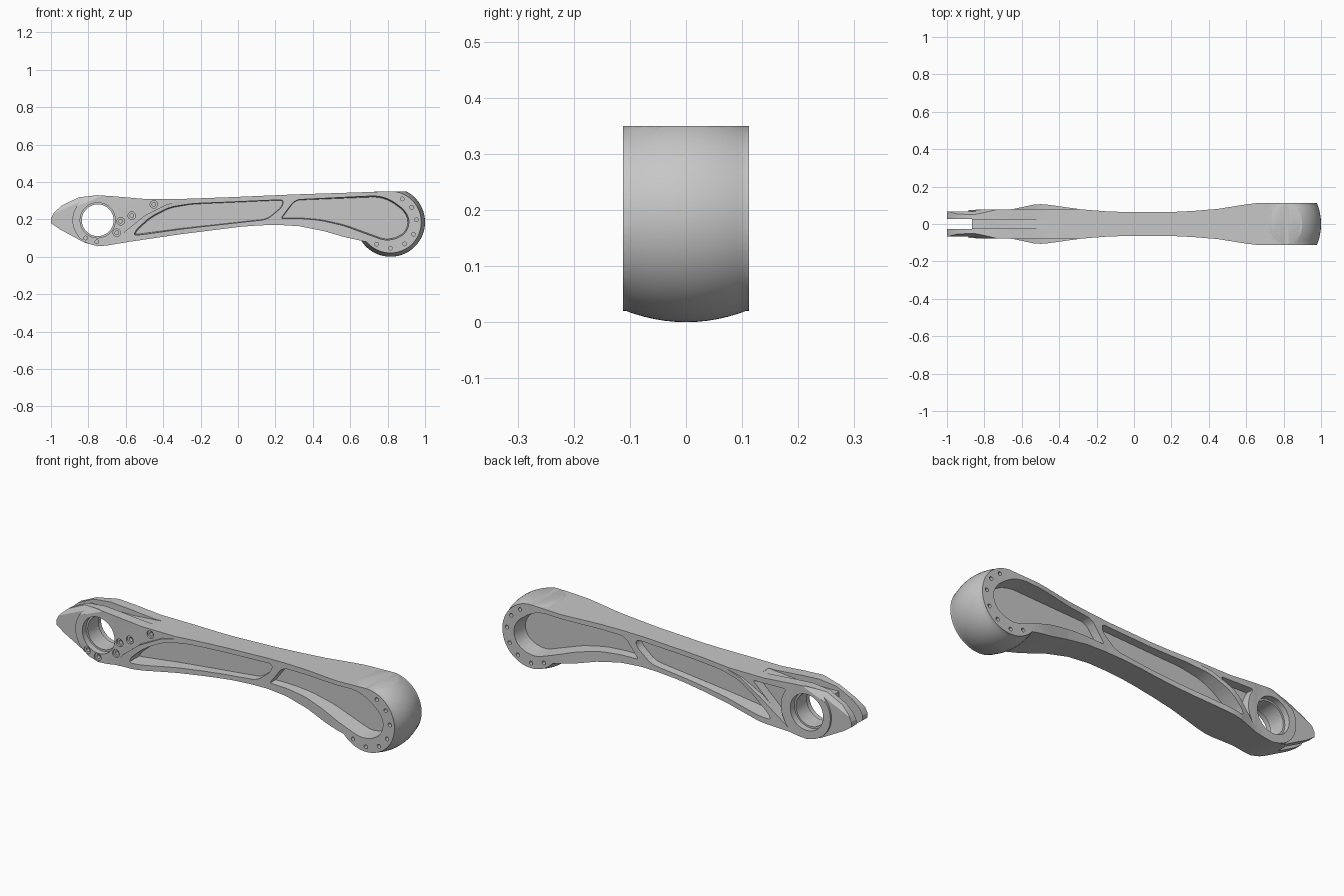
import bpy, bmesh, math
from mathutils import Vector

if "Cube" in bpy.data.objects:
    bpy.data.objects.remove(bpy.data.objects["Cube"], do_unlink=True)


def link(name, bm):
    """Make an object whose faces all point outward."""
    bm.normal_update()
    bmesh.ops.recalc_face_normals(bm, faces=bm.faces)
    if bm.calc_volume(signed=True) < 0:
        bmesh.ops.reverse_faces(bm, faces=bm.faces)
    mesh = bpy.data.meshes.new(name)
    bm.to_mesh(mesh)
    bm.free()
    ob = bpy.data.objects.new(name, mesh)
    bpy.context.collection.objects.link(ob)
    return ob


def soften(pts, limit):
    """Round the corners of a closed outline by trimming each edge end."""
    for _ in range(2):
        out = []
        for i, p in enumerate(pts):
            a, b = Vector(p), Vector(pts[(i + 1) % len(pts)])
            d = b - a
            t = min(0.25, limit / d.length)
            out += [a + d * t, b - d * t]
        pts, limit = out, limit * 0.4
    return pts


def shrink(pts, dist):
    """Offset a closed clockwise outline inward."""
    out = []
    for i, p in enumerate(pts):
        t = (Vector(pts[(i + 1) % len(pts)]) - Vector(pts[i - 1])).normalized()
        out.append((p[0] + t.y * dist, p[1] - t.x * dist))
    return out


def skin(name, rings):
    """Join matching rings of points into one closed solid."""
    bm = bmesh.new()
    loops = [[bm.verts.new(p) for p in ring] for ring in rings]
    for a, b in zip(loops, loops[1:]):
        for i in range(len(a)):
            j = (i + 1) % len(a)
            bm.faces.new((a[i], a[j], b[j], b[i]))
    bm.faces.new(loops[0])
    bm.faces.new(loops[-1])
    return link(name, bm)


def prism(name, pts, lo, hi, draft=0):
    """Side outline pushed along y; draft narrows the lo end."""
    inner = shrink(pts, draft) if draft else pts
    return skin(name, [[(x, lo, z) for x, z in inner], [(x, hi, z) for x, z in pts]])


def circle(centre, r, n=24, start=0, stop=360):
    steps = n if stop - start == 360 else n - 1
    angles = [math.radians(start + (stop - start) * i / steps) for i in range(n)]
    return [(centre[0] + r * math.cos(a), centre[1] + r * math.sin(a)) for a in angles]


def volume(mesh):
    bm = bmesh.new()
    bm.from_mesh(mesh)
    v = bm.calc_volume()
    bm.free()
    return v


def combine(ob, other, mode):
    """Boolean that accepts a solver's result only when its volume is sane."""
    old = volume(ob.data)
    for solver in ('EXACT', 'MANIFOLD'):
        mod = ob.modifiers.new(mode, 'BOOLEAN')
        mod.object, mod.operation, mod.solver = other, mode, solver
        bpy.context.view_layer.update()
        graph = bpy.context.evaluated_depsgraph_get()
        mesh = bpy.data.meshes.new_from_object(ob.evaluated_get(graph))
        ob.modifiers.clear()
        new = volume(mesh)
        if 0.6 * old < new < 1.5 * old and abs(new - old) > 1e-7:
            ob.data = mesh
            break
    bpy.data.objects.remove(other, do_unlink=True)


def cut(pts, lo, hi, draft=0):
    combine(arm, prism("cutter", pts, lo, hi, draft), 'DIFFERENCE')


def at(line, x):
    """Height of an open left-to-right line at x."""
    for (x0, v0), (x1, v1) in zip(line, line[1:]):
        if x <= x1:
            return v0 + (v1 - v0) * (x - x0) / (x1 - x0)
    return line[-1][1]


# Arm body: rectangular sections following underside, top and half width
END = (0.815, 0.185)
BORE = (-0.75, 0.195)
bottom = [(-1, 0.18), (-0.955, 0.148), (-0.82, 0.075), (-0.75, 0.056), (-0.7, 0.06),
          (-0.58, 0.08), (-0.31, 0.12), (0.01, 0.16), (0.12, 0.168), (0.22, 0.17),
          (0.33, 0.163), (0.46, 0.137), (0.57, 0.105)] + circle(END, 0.165, 30, -140, -6)
top = [(-1, 0.205), (-0.985, 0.235), (-0.94, 0.275), (-0.85, 0.318), (-0.75, 0.329),
       (-0.65, 0.322), (-0.5, 0.309), (-0.3, 0.309), (-0.05, 0.318),
       (0.3, 0.333)] + circle(END, 0.165, 20, 88, 6)
half = [(-1, 0.074), (-0.65, 0.079), (-0.54, 0.103), (-0.5, 0.106), (-0.46, 0.103),
        (-0.28, 0.078), (-0.15, 0.068), (-0.05, 0.064), (0.2, 0.064), (0.32, 0.07),
        (0.45, 0.081), (0.6, 0.105), (0.65, 0.111), (0.7, 0.112), (1, 0.112)]
stations = []
for x in sorted(p[0] for p in bottom + top + half if p[0] < 0.98):
    if not stations or x - stations[-1] > 0.0015:
        stations.append(x)
sections = []
for x in stations:
    lo, hi, w = at(bottom, x), at(top, x), at(half, x)
    sections.append([(x, -w, lo), (x, w, lo), (x, w, hi), (x, -w, hi)])
arm = skin("arm_body", sections)

# Crowned drum at the thick end, flattened on top
rings = []
for k in range(-6, 7):
    r = 0.185 - 0.0215 * (k / 6) ** 2
    rings.append([(x, 0.111 * k / 6, z) for x, z in circle(END, r, 72)])
drum = skin("drum", rings)
lid = prism("lid", [(0.4, 0.3495), (1.2, 0.3495), (1.2, 0.6), (0.4, 0.6)], -0.3, 0.3)
combine(drum, lid, 'DIFFERENCE')
combine(arm, drum, 'UNION')

# Flat head plate, thinner tip, and sloped scoops above the tip
head = [(-1.1, -0.1), (-0.7, -0.1), (-0.68, 0.05), (-0.6, 0.14), (-0.5, 0.22),
        (-0.38, 0.28), (-0.2, 0.32), (-0.2, 0.5), (-1.1, 0.5)]
tip = circle(BORE, 0.135, 20, 100, 250) + [(-0.8, -0.1), (-1.2, -0.1), (-1.2, 0.5), (-0.77, 0.5)]
scoop = [(-1.05, 0.067, 0.2), (-0.72, 0.08, 0.325), (-0.87, 0.045, 0.32),
         (-1.05, 0.058, 0.24), (-1.05, 0.2, 0.2), (-0.72, 0.2, 0.325),
         (-0.87, 0.2, 0.45), (-0.87, 0.045, 0.45), (-1.05, 0.058, 0.45)]

# Long pockets on both faces, with drafted walls
pocket_long = soften([(-0.565, 0.105), (-0.555, 0.145), (-0.47, 0.22), (-0.37, 0.272),
                      (-0.25, 0.293), (0.25, 0.315), (0.25, 0.265), (0.16, 0.19),
                      (-0.3, 0.14)], 0.02)
pocket_end = soften([(0.21, 0.195), (0.3, 0.314), (0.75, 0.332), (0.82, 0.31), (0.9, 0.25),
                     (0.925, 0.19), (0.905, 0.125), (0.85, 0.09), (0.785, 0.08),
                     (0.715, 0.105), (0.57, 0.158), (0.44, 0.187), (0.33, 0.196)], 0.02)
for s in (1, -1):
    cut(head, s * 0.08, s * 0.3)
    cut(tip, s * 0.066, s * 0.3)
    bm = bmesh.new()
    for x, y, z in scoop:
        bm.verts.new((x, s * y, z))
    bmesh.ops.convex_hull(bm, input=bm.verts)
    spare = [v for v in bm.verts if not v.link_faces]
    bmesh.ops.delete(bm, geom=spare, context='VERTS')
    combine(arm, link("scoop", bm), 'DIFFERENCE')
    for outline in (pocket_long, pocket_end):
        cut(outline, s * 0.025, s * 0.2, 0.012)
    # Ring of small bolt holes on the drum face
    for angle in (63, 35, 5, -28, -57, -90, -122):
        a = math.radians(angle)
        spot = (END[0] + 0.139 * math.cos(a), END[1] + 0.139 * math.sin(a))
        cut(circle(spot, 0.01, 12), s * 0.09, s * 0.2)
    # Stepped bearing seat
    cut(circle(BORE, 0.094, 48), s * 0.045, s * 0.2)

# Through bore, tip slot and shallow groove along the top of the head
cut(circle(BORE, 0.085, 48), -0.3, 0.3)
cut([(-1.2, -0.2), (-0.865, -0.2), (-0.865, 0.6), (-1.2, 0.6)], -0.026, 0.026)
cut([(-0.9, 0.5), (-0.9, 0.296), (-0.62, 0.294), (-0.46, 0.308), (-0.46, 0.5)], -0.025, 0.025)

# Counterbored screw holes on the front of the head
for spot in ((-0.815, 0.1), (-0.755, 0.08), (-0.648, 0.128), (-0.627, 0.19),
             (-0.568, 0.22), (-0.45, 0.28)):
    cut(circle(spot, 0.02, 20), -0.07, -0.2)
    cut(circle(spot, 0.01, 12), -0.05, -0.2)

# Three-sided pocket on the back of the head
web = soften([(-0.645, 0.085), (-0.605, 0.17), (-0.61, 0.235), (-0.64, 0.29), (-0.43, 0.285)], 0.015)
cut(web, 0.035, 0.2, 0.006)

# One grey metal finish
grey = bpy.data.materials.new("grey_metal")
grey.use_nodes = True
colour = (0.57, 0.57, 0.57, 1)
grey.diffuse_color = colour
grey.node_tree.nodes["Principled BSDF"].inputs["Base Color"].default_value = colour
arm.data.materials.clear()
arm.data.materials.append(grey)
for f in arm.data.polygons:
    f.material_index = 0

bpy.ops.object.select_all(action='DESELECT')
arm.select_set(True)
bpy.context.view_layer.objects.active = arm
bpy.ops.object.shade_smooth_by_angle(angle=math.radians(25))
